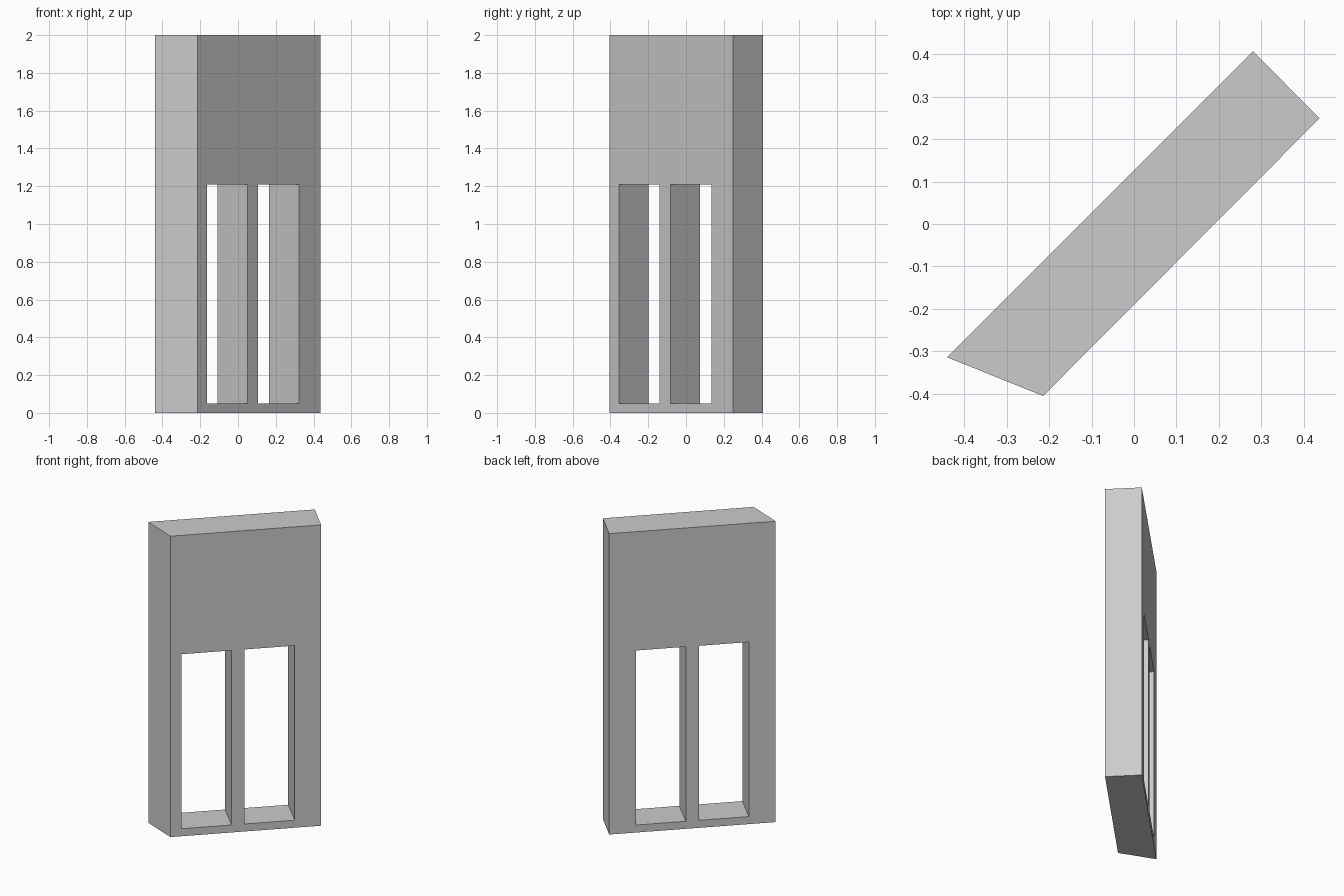
import bpy
import bmesh
from mathutils import Vector

cube = bpy.data.objects.get("Cube")
if cube:
    bpy.data.objects.remove(cube, do_unlink=True)

HEIGHT = 2.0
SILL, HEAD = 0.05, 1.21
# Wall footprint, with one end cut at a slant
FOOTPRINT = [(-0.44, -0.314), (-0.214, -0.405), (0.437, 0.249), (0.28, 0.407)]

plaster = bpy.data.materials.new("plaster_grey")
plaster.use_nodes = True
colour = (0.6, 0.6, 0.6, 1)
plaster.diffuse_color = colour
plaster.node_tree.nodes["Principled BSDF"].inputs["Base Color"].default_value = colour


def prism(name, outline, bottom, top):
    """Upright prism over a flat outline."""
    bm = bmesh.new()
    base = bm.faces.new([bm.verts.new((x, y, bottom)) for x, y in outline])
    extruded = bmesh.ops.extrude_face_region(bm, geom=[base])["geom"]
    verts = [v for v in extruded if isinstance(v, bmesh.types.BMVert)]
    bmesh.ops.translate(bm, verts=verts, vec=(0, 0, top - bottom))
    bmesh.ops.recalc_face_normals(bm, faces=bm.faces)
    mesh = bpy.data.meshes.new(name)
    bm.to_mesh(mesh)
    bm.free()
    mesh.materials.append(plaster)
    obj = bpy.data.objects.new(name, mesh)
    bpy.context.collection.objects.link(obj)
    return obj


wall = prism("wall", FOOTPRINT, 0, HEIGHT)

# Two tall openings, cut square through the wall
start, end = Vector(FOOTPRINT[1]), Vector(FOOTPRINT[2])
along = (end - start) / (end.x - start.x)
across = Vector((-along.y, along.x))
cutters = []
for side, x0, x1 in (("right", -0.165, 0.05), ("left", 0.107, 0.323)):
    a, b = (start + along * (x - start.x) for x in (x0, x1))
    near, far = across * -0.1, across * 0.3
    cutter = prism(side + "_opening_cutter",
                   [a + near, b + near, b + far, a + far], SILL, HEAD)
    cutter.hide_render = True
    mod = wall.modifiers.new(side + "_opening", "BOOLEAN")
    mod.operation = "DIFFERENCE"
    mod.solver = "EXACT"
    mod.object = cutter
    cutters.append(cutter)

# Bake the openings into the wall and drop the cutters
graph = bpy.context.evaluated_depsgraph_get()
baked = bpy.data.meshes.new_from_object(wall.evaluated_get(graph))
wall.modifiers.clear()
wall.data = baked
for cutter in cutters:
    bpy.data.objects.remove(cutter, do_unlink=True)
